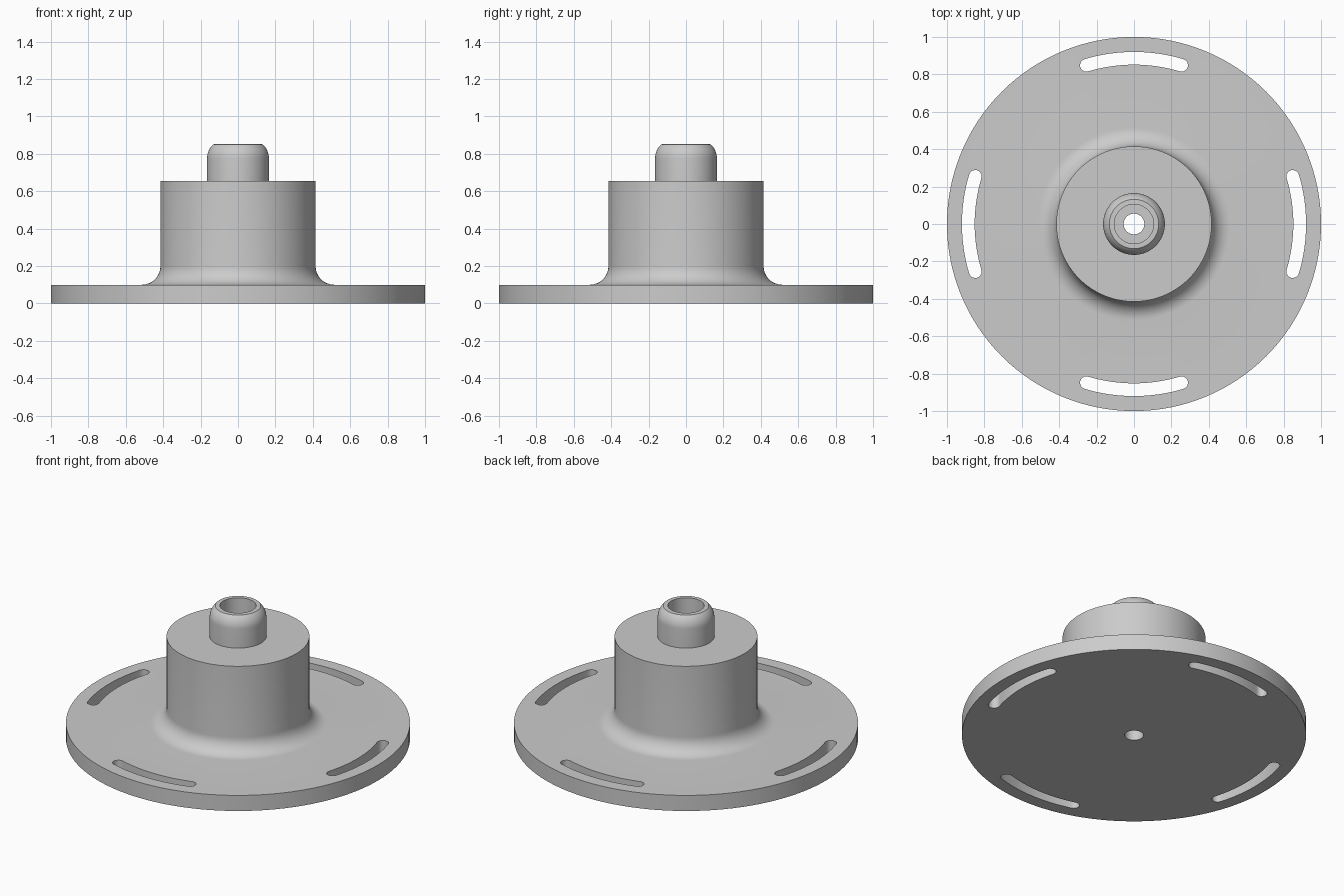
import bpy, bmesh
from math import sin, cos, pi, radians
from mathutils import Matrix, Vector

cube = bpy.data.objects.get("Cube")
if cube:
    bpy.data.objects.remove(cube, do_unlink=True)

SEGMENTS = 128

grey = bpy.data.materials.new("plain_grey")
grey.use_nodes = True
grey.diffuse_color = (0.6, 0.6, 0.6, 1)
grey.node_tree.nodes["Principled BSDF"].inputs["Base Color"].default_value = (0.6, 0.6, 0.6, 1)


def arc(cx, cy, r, start, end, steps):
    """Points along a circular arc, angles in degrees."""
    angles = [radians(start + (end - start) * i / steps) for i in range(steps + 1)]
    return [(cx + r * cos(a), cy + r * sin(a)) for a in angles]


def make_object(name, bm):
    bmesh.ops.recalc_face_normals(bm, faces=bm.faces)
    mesh = bpy.data.meshes.new(name)
    bm.to_mesh(mesh)
    bm.free()
    mesh.materials.append(grey)
    obj = bpy.data.objects.new(name, mesh)
    bpy.context.collection.objects.link(obj)
    return obj


def lathe(name, profile):
    """Revolve a closed (radius, height) profile around z."""
    bm = bmesh.new()
    verts = [bm.verts.new((r, 0, z)) for r, z in profile]
    edges = [bm.edges.new((v, verts[i - 1])) for i, v in enumerate(verts)]
    bmesh.ops.spin(bm, geom=verts + edges, cent=(0, 0, 0), axis=(0, 0, 1),
                   angle=2 * pi, steps=SEGMENTS, use_merge=True)
    bmesh.ops.remove_doubles(bm, verts=bm.verts, dist=1e-5)
    return make_object(name, bm)


def slot_cutters(name, radius, half_width, half_angle):
    """Four curved slots with round ends, at the compass points."""
    end = radians(half_angle)
    outline = arc(0, 0, radius + half_width, -half_angle, half_angle, 16)
    outline += arc(radius * cos(end), radius * sin(end), half_width,
                   half_angle, half_angle + 180, 10)[1:-1]
    outline += arc(0, 0, radius - half_width, half_angle, -half_angle, 16)
    outline += arc(radius * cos(end), -radius * sin(end), half_width,
                   180 - half_angle, 360 - half_angle, 10)[1:-1]
    bm = bmesh.new()
    for quarter in range(4):
        turn = Matrix.Rotation(quarter * pi / 2, 4, "Z")
        face = bm.faces.new([bm.verts.new(turn @ Vector((x, y, -0.1))) for x, y in outline])
        top = bmesh.ops.extrude_face_region(bm, geom=[face])["geom"]
        bmesh.ops.translate(bm, vec=(0, 0, 0.3),
                            verts=[v for v in top if isinstance(v, bmesh.types.BMVert)])
    return make_object(name, bm)


# Flange, filleted hub and rounded spigot with a stepped bore
profile = [(0.055, 0), (1, 0), (1, 0.1)]
profile += arc(0.515, 0.2, 0.1, 270, 180, 12)
profile += [(0.415, 0.655), (0.165, 0.655)]
profile += arc(0.065, 0.777, 0.1, 0, 48, 8)
profile += [(0.105, 0.852), (0.105, 0.1), (0.055, 0.1)]
body = lathe("flanged_hub", profile)

# Curved mounting slots through the flange
cutter = slot_cutters("slot_cutter", 0.886, 0.034, 16.7)
cutter.hide_render = True
cut = body.modifiers.new("slots", "BOOLEAN")
cut.operation = "DIFFERENCE"
cut.solver = "EXACT"
cut.object = cutter

bpy.ops.object.select_all(action="DESELECT")
body.select_set(True)
bpy.context.view_layer.objects.active = body
bpy.ops.object.modifier_apply(modifier=cut.name)
bpy.data.objects.remove(cutter, do_unlink=True)
bpy.ops.object.shade_smooth_by_angle(angle=radians(30))
